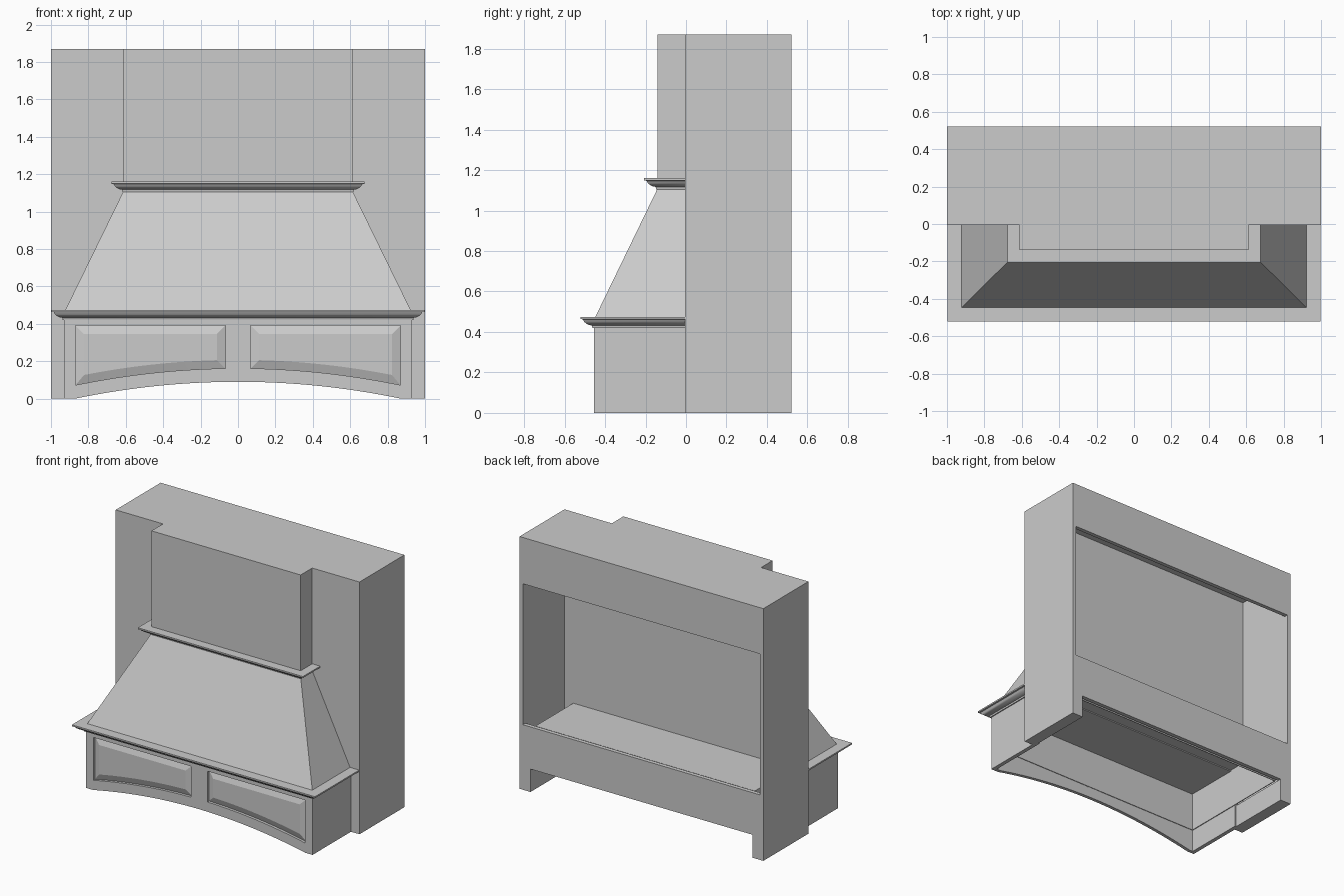
import bpy, bmesh
from mathutils import Vector

if "Cube" in bpy.data.objects:
    bpy.data.objects.remove(bpy.data.objects["Cube"], do_unlink=True)

GREY = (0.6, 0.6, 0.6, 1)
paint = bpy.data.materials.new("plain_grey")
paint.use_nodes = True
paint.diffuse_color = GREY
paint.node_tree.nodes["Principled BSDF"].inputs["Base Color"].default_value = GREY

WALL = -0.005      # front plane of the wall
BACK = 0.522       # back plane of the wall
TOP = 1.87
FRONT = -0.455     # front plane of the valance
HALF = 0.93        # half width of the valance


def finish(name, bm):
    bmesh.ops.recalc_face_normals(bm, faces=bm.faces)
    mesh = bpy.data.meshes.new(name)
    bm.to_mesh(mesh)
    bm.free()
    mesh.materials.append(paint)
    ob = bpy.data.objects.new(name, mesh)
    bpy.context.collection.objects.link(ob)
    return ob


def loft(name, rings):
    """Skin closed rings of equal length and cap both ends."""
    bm = bmesh.new()
    rows = [[bm.verts.new(p) for p in ring] for ring in rings]
    n = len(rows[0])
    for a, b in zip(rows, rows[1:]):
        for i in range(n):
            j = (i + 1) % n
            bm.faces.new((a[i], a[j], b[j], b[i]))
    bm.faces.new(rows[0])
    bm.faces.new(rows[-1])
    return finish(name, bm)


def rect(x, y0, y1, z):
    return [(-x, y0, z), (x, y0, z), (x, y1, z), (-x, y1, z)]


def box(name, x0, x1, y0, y1, z0, z1):
    ring = [(x0, y0), (x1, y0), (x1, y1), (x0, y1)]
    return loft(name, [[(x, y, z) for x, y in ring] for z in (z0, z1)])


def pair(name, x0, x1, *rest):
    box("left_" + name, x0, x1, *rest)
    box("right_" + name, -x1, -x0, *rest)


# Hollow wall cabinet, open at the back
box("wall_front", -1, 1, WALL, 0.035, 0.475, TOP)
box("wall_top", -1, 1, WALL, BACK, 1.84, TOP)
box("back_header", -1, 1, 0.492, BACK, 1.527, TOP)
box("back_rail", -1, 1, 0.492, BACK, 0.17, 0.482)
pair("wall_side", 0.972, 1, WALL, BACK, 0, TOP)
pair("wall_foot", 0.91, 1, WALL, BACK, 0, 0.17)
pair("wall_stile", 0.9, 1, WALL, 0.035, 0, 0.475)

# Liner tray, open underneath
box("liner_top", -0.9, 0.9, -0.43, 0.478, 0.468, 0.475)
box("liner_back", -0.9, 0.9, 0.472, 0.478, 0.17, 0.475)
box("liner_front", -0.9, 0.9, -0.432, -0.426, 0.17, 0.475)
pair("liner_side", 0.894, 0.9, -0.43, 0.478, 0.17, 0.475)

# Chimney and tapered hood
box("chimney", -0.612, 0.612, -0.14, 0, 1.1, TOP)
loft("tapered_hood", [rect(HALF, FRONT, WALL, 0.46), rect(0.612, -0.14, WALL, 1.11)])

# Crown mouldings: one profile mitred around three sides
PROFILE = [(-0.01, 0), (0.008, 0), (0.01, 0.012), (0.022, 0.014), (0.036, 0.02),
           (0.048, 0.03), (0.055, 0.042), (0.067, 0.044), (0.067, 0.055), (-0.01, 0.055)]


def moulding(name, half, front, z):
    def ring(sx, at_wall):
        return [(sx * (half + o), WALL if at_wall else front - o, z + h) for o, h in PROFILE]
    ob = loft(name, [ring(-1, True), ring(-1, False), ring(1, False), ring(1, True)])
    bpy.context.view_layer.objects.active = ob
    ob.select_set(True)
    bpy.ops.object.shade_smooth_by_angle(angle=0.6)
    ob.select_set(False)


moulding("lower_moulding", HALF, FRONT, 0.42)
moulding("upper_moulding", 0.61, -0.14, 1.105)

# Valance sides
pair("valance_side", 0.9, HALF, FRONT + 0.001, WALL, 0, 0.46)


def arch(x):
    return 0.09 * (1 - (x / 0.87) ** 2)


def panel_outline(inset):
    """Panel on the +x side: straight top, arched bottom."""
    x0, x1, steps = 0.068 + inset, 0.868 - inset, 12
    xs = [x0 + (x1 - x0) * i / steps for i in range(steps + 1)]
    low = [(x, 0.072 + arch(x) + inset) for x in xs]
    return low + [(x1, 0.39 - inset), (x0, 0.39 - inset)]


# Arched valance front with two panel openings
xs = [-0.87 + 1.74 * i / 32 for i in range(33)]
outline = [(-HALF, 0)] + [(x, arch(x)) for x in xs] + [(HALF, 0), (HALF, 0.46), (-HALF, 0.46)]
hole = panel_outline(0)
curve = bpy.data.curves.new("valance_outline", "CURVE")
curve.dimensions = "2D"
curve.fill_mode = "BOTH"
curve.extrude = 0.0125
for pts in (outline, hole, [(-x, z) for x, z in hole]):
    s = curve.splines.new("POLY")
    s.points.add(len(pts) - 1)
    s.use_cyclic_u = True
    for p, (x, z) in zip(s.points, pts):
        p.co = (x, z, 0, 1)
helper = bpy.data.objects.new("valance_outline", curve)
bpy.context.collection.objects.link(helper)
bpy.context.view_layer.update()
bm = bmesh.new()
bm.from_mesh(helper.to_mesh())
helper.to_mesh_clear()
bpy.data.objects.remove(helper, do_unlink=True)
bmesh.ops.remove_doubles(bm, verts=bm.verts, dist=0.0005)
for v in bm.verts:
    x, z, d = v.co
    v.co = Vector((x, FRONT + 0.0125 - d, z))
for f in bm.faces:
    f.smooth = False
finish("valance_front", bm)

# Raised panels set into the openings
for side, sx in (("left", 1), ("right", -1)):
    loft(side + "_raised_panel",
         [[(sx * x, y, z) for x, z in panel_outline(inset)]
          for inset, y in ((0, -0.431), (0, FRONT + 0.02), (0.045, FRONT + 0.003))])
